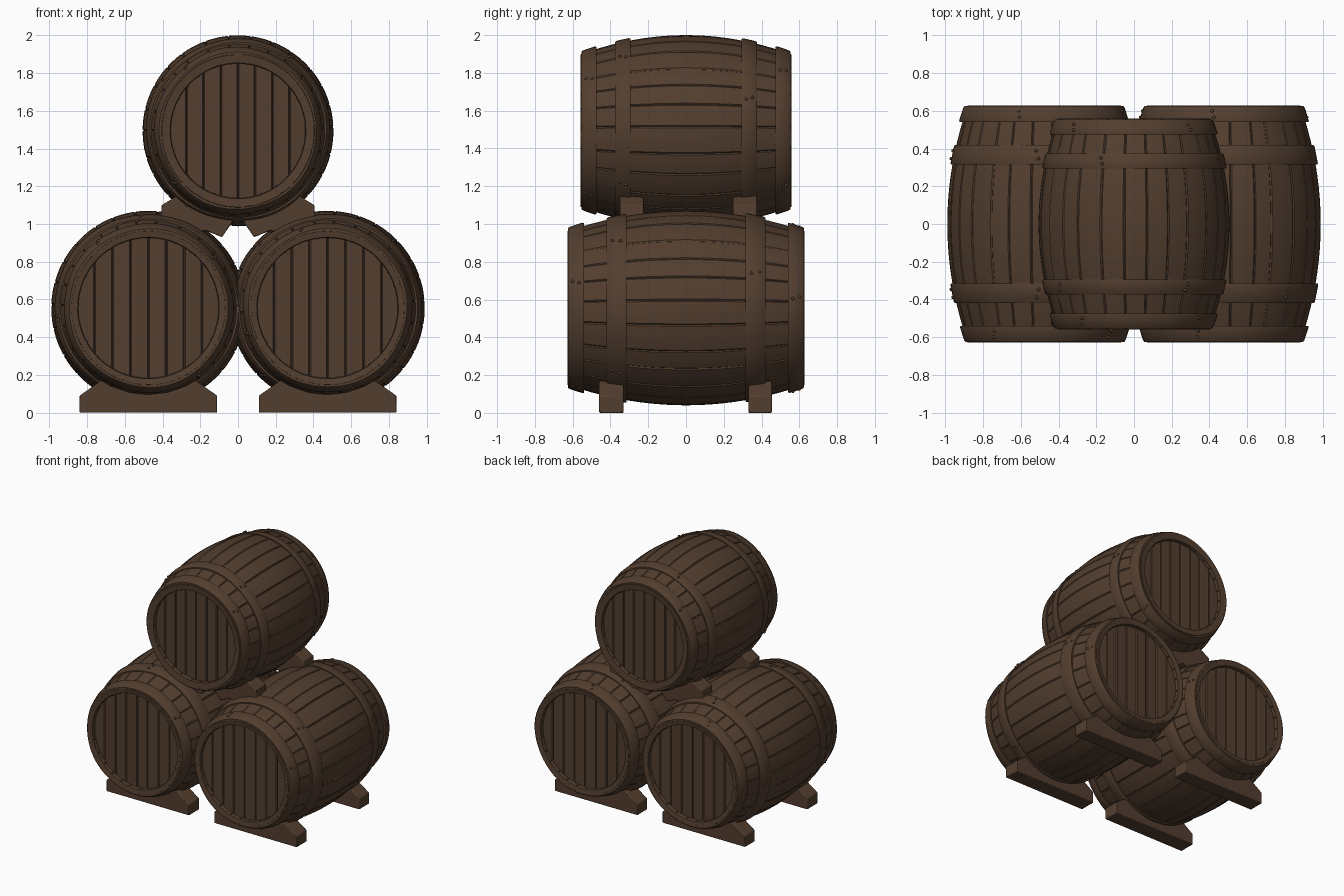
import bpy, bmesh, math, random
from mathutils import Vector, Matrix

if "Cube" in bpy.data.objects:
    bpy.data.objects.remove(bpy.data.objects["Cube"])

random.seed(4)
wood = bpy.data.materials.new("dark_brown_wood")
wood.diffuse_color = (0.086, 0.048, 0.028, 1)
wood.use_nodes = True
wood.node_tree.nodes["Principled BSDF"].inputs["Base Color"].default_value = wood.diffuse_color


def finish(bm, name, loc=(0, 0, 0), smooth=True, bevel=0):
    bmesh.ops.recalc_face_normals(bm, faces=bm.faces)
    mesh = bpy.data.meshes.new(name)
    bm.to_mesh(mesh)
    bm.free()
    mesh.materials.append(wood)
    ob = bpy.data.objects.new(name, mesh)
    bpy.context.collection.objects.link(ob)
    ob.location = loc
    if bevel:
        m = ob.modifiers.new("bevel", 'BEVEL')
        m.width, m.segments, m.limit_method = bevel, 2, 'ANGLE'
    if smooth:
        bpy.ops.object.select_all(action='DESELECT')
        ob.select_set(True)
        bpy.context.view_layer.objects.active = ob
        bpy.ops.object.shade_smooth_by_angle(angle=math.radians(35))
    return ob


def lathe(bm, profile, angles, offset, closed):
    """Spin (radius, y) points round the y axis; offset(k, i) changes the radius."""
    rings = []
    for k, a in enumerate(angles):
        rings.append([bm.verts.new(((r + offset(k, i)) * math.cos(a), y,
                                    (r + offset(k, i)) * math.sin(a)))
                      for i, (r, y) in enumerate(profile)])
    n = len(profile)
    for k, ring in enumerate(rings):
        nxt = rings[(k + 1) % len(rings)]
        for i in range(n if closed else n - 1):
            j = (i + 1) % n
            bm.faces.new((ring[i], ring[j], nxt[j], nxt[i]))


def barrel(name, cx, cz, half, belly, drop, hoops, head_r):
    loc = (cx, 0, cz)

    def radius(y):
        return belly - drop * (y / half) ** 2

    # staves with narrow grooves, running round the rim to the recessed head
    staves = 26
    angles, groove = [], []
    spin = random.random()
    cuts = [s + random.uniform(-0.15, 0.15) for s in range(staves)]
    for s in range(staves):
        a0, a1 = cuts[s], cuts[(s + 1) % staves] + (staves if s == staves - 1 else 0)
        for t, g in ((0, 1), (0.05, 0), (0.35, 0), (0.65, 0), (0.95, 0)):
            angles.append(spin + (a0 + t * (a1 - a0)) * 2 * math.pi / staves)
            groove.append(g)
    side = [(radius(half * t / 10), half * t / 10) for t in range(-10, 11)]
    end = [(head_r + 0.005, half - 0.005), (head_r, half - 0.05)]
    profile = [(r, -y) for r, y in reversed(end)] + side + end
    bm = bmesh.new()
    lathe(bm, profile, angles, lambda k, i: -0.005 * groove[k], False)
    finish(bm, name + "_staves", loc)

    # plank heads, made of vertical boards with V grooves
    bm = bmesh.new()
    boards, R = 8, head_r + 0.01
    for sgn in (-1, 1):
        cols = []
        for b in range(boards):
            x0 = -R + 2 * R * b / boards
            w = 2 * R / boards
            tilt = random.uniform(-0.003, 0.003)
            for t, d in ((0, -0.008), (0.06, tilt), (0.35, 0), (0.65, 0), (0.94, -tilt)):
                cols.append((x0 + t * w, d))
        cols.append((R, -0.008))
        prev = None
        for x, d in cols:
            h = math.sqrt(max(R * R - x * x, 1e-6))
            y = sgn * (half - 0.032 + d)
            pair = (bm.verts.new((x, y, -h)), bm.verts.new((x, y, h)))
            if prev:
                f = bm.faces.new((prev[0], pair[0], pair[1], prev[1]))
            prev = pair
    finish(bm, name + "_heads", loc)

    # hoops with slightly uneven edges
    bm = bmesh.new()
    for y0, y1, thick in hoops:
        for sgn in (-1, 1):
            ys = [y0, y0 + 0.008, (y0 + y1) / 2, y1 - 0.008, y1]
            outer = [(radius(y) + thick - (0.004 if i in (0, 4) else 0), sgn * y)
                     for i, y in enumerate(ys)]
            inner = [(radius(y1) - 0.008, sgn * y1), (radius(y0) - 0.008, sgn * y0)]
            n = 72
            ph = random.uniform(0, 6)
            lathe(bm, outer + inner, [2 * math.pi * k / n for k in range(n)],
                  lambda k, i: 0.0025 * math.sin(k * 2 * math.pi * 5 / n + ph) if i < 5 else 0, True)
    finish(bm, name + "_hoops", loc)

    # rivets in pairs on the hoops
    bm = bmesh.new()
    for y0, y1, thick in hoops:
        for sgn in (-1, 1):
            base = random.uniform(0, 1)
            for q in range(4):
                for t in (0.3, 0.7):
                    a, y = base + q * math.pi / 2 + t * 0.06, y0 + t * (y1 - y0)
                    r = radius(y) + thick
                    bmesh.ops.create_icosphere(
                        bm, subdivisions=2, radius=0.009,
                        matrix=Matrix.Translation((r * math.cos(a), sgn * y, r * math.sin(a))))
    finish(bm, name + "_rivets", loc)


def slab(name, pts, y0, y1):
    """Extrude an (x, z) outline from y0 to y1."""
    bm = bmesh.new()
    f = bm.faces.new([bm.verts.new((x, y0, z)) for x, z in pts])
    res = bmesh.ops.extrude_face_region(bm, geom=[f])
    bmesh.ops.translate(bm, vec=(0, y1 - y0, 0),
                        verts=[v for v in res['geom'] if isinstance(v, bmesh.types.BMVert)])
    finish(bm, name, bevel=0.006)


def arc(cx, cz, r, xs):
    return [(cx + x, cz - math.sqrt(r * r - x * x)) for x in xs]


# barrels
low_hoops = [(0.315, 0.42, 0.013), (0.54, 0.625, 0.017)]
barrel("left_barrel", -0.475, 0.555, 0.627, 0.515, 0.108, low_hoops, 0.37)
barrel("right_barrel", 0.475, 0.555, 0.627, 0.515, 0.108, low_hoops, 0.37)
barrel("top_barrel", 0, 1.494, 0.558, 0.506, 0.102,
       [(0.295, 0.375, 0.012), (0.475, 0.553, 0.015)], 0.355)

# floor saddles under the lower barrels
for side, cx in (("left", -0.475), ("right", 0.475)):
    outline = [(cx - 0.25, 0.17), (cx - 0.365, 0.09), (cx - 0.365, 0), (cx + 0.365, 0),
               (cx + 0.365, 0.09), (cx + 0.25, 0.17)]
    outline += arc(cx, 0.555, 0.46, [0.2, 0.1, 0, -0.1, -0.2])
    slab(side + "_front_saddle", outline, -0.46, -0.33)
    slab(side + "_back_saddle", outline, 0.33, 0.455)

# tilted wedges between the barrels
for side, s in (("left", 1), ("right", -1)):
    outline = [(-0.41, 1.0), (-0.405, 1.10), (-0.305, 1.16)]
    outline += arc(0, 1.494, 0.45, [-0.26, -0.18, -0.1, -0.04])
    outline += [(-0.03, 1.01), (-0.085, 0.93), (-0.17, 0.965), (-0.25, 0.95)]
    outline = [(x * s, z) for x, z in outline]
    slab(side + "_front_wedge", outline, -0.35, -0.225)
    slab(side + "_back_wedge", outline, 0.25, 0.375)
